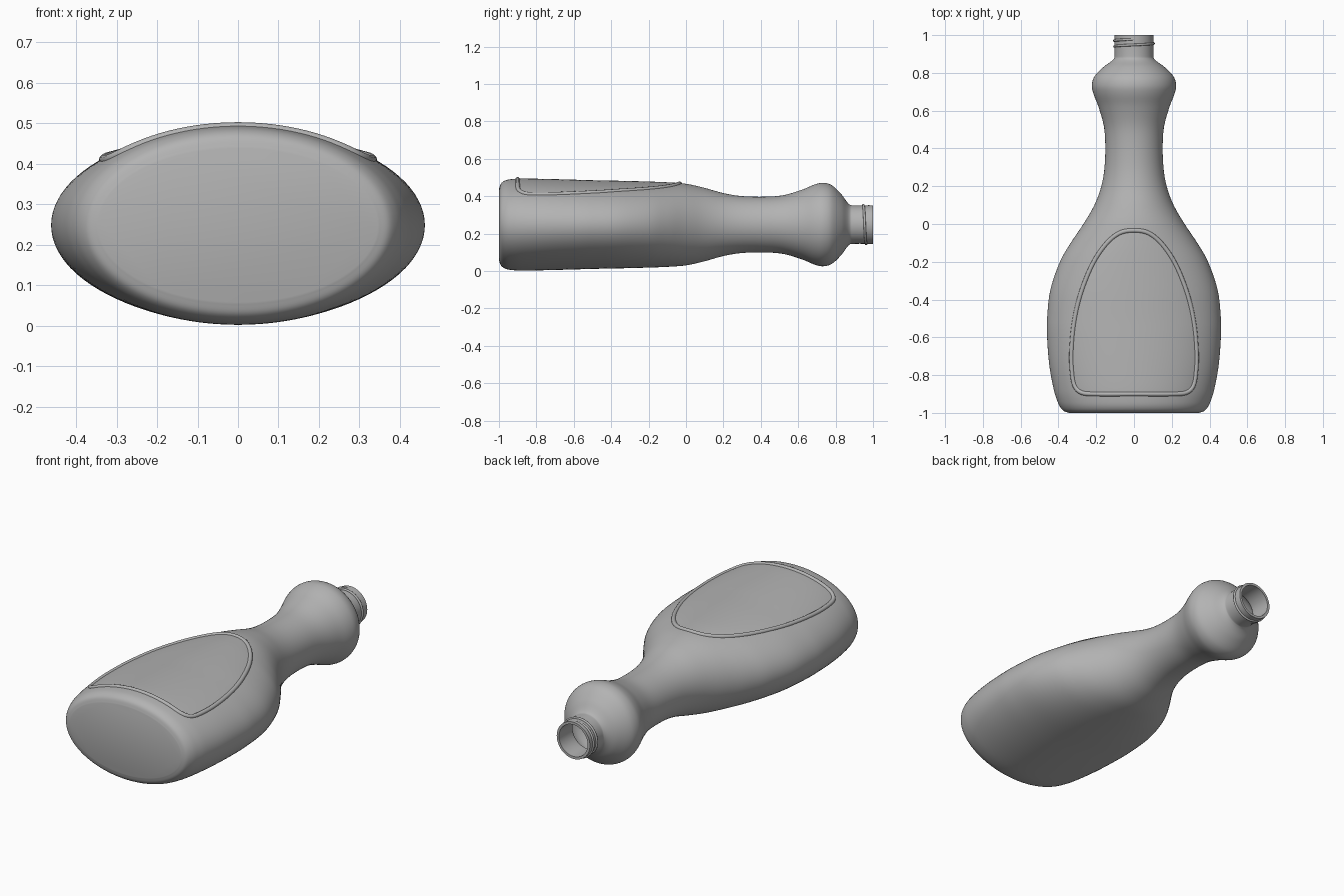
import bpy, bmesh, math
from mathutils import Vector

if "Cube" in bpy.data.objects:
    bpy.data.objects.remove(bpy.data.objects["Cube"])

MID = 0.248   # height of the bottle's axis
WALL = 0.014
SIDES = 96

plastic = bpy.data.materials.new("grey plastic")
plastic.use_nodes = True
GREY = (0.45, 0.45, 0.45, 1)
plastic.diffuse_color = GREY
plastic.node_tree.nodes["Principled BSDF"].inputs["Base Color"].default_value = GREY

# Body profile: position along the axis, half width, half depth
PROFILE = [
    (-1.0, .345, .19), (-.99, .372, .218), (-.97, .39, .234), (-.94, .405, .242),
    (-.88, .424, .246), (-.75, .448, .244), (-.6, .46, .24), (-.5, .46, .237),
    (-.35, .443, .234), (-.2, .392, .23), (-.1, .335, .226), (0, .268, .218),
    (.1, .21, .196), (.2, .173, .168), (.3, .156, .152), (.42, .152, .149),
    (.52, .16, .157), (.62, .188, .186), (.69, .215, .215), (.735, .223, .223),
    (.78, .21, .21), (.83, .163, .163), (.86, .122, .122), (.875, .107, .107),
    (.89, .103, .103), (1.0, .103, .103)]


def spline(points, steps, cyclic=False):
    """Smooth curve through the points."""
    pts = [Vector(p) for p in points]
    n = len(pts)
    at = lambda i: pts[i % n] if cyclic else pts[max(0, min(n - 1, i))]
    out = []
    for i in range(n if cyclic else n - 1):
        a, b, c, d = at(i - 1), at(i), at(i + 1), at(i + 2)
        ta, tb, tc = 0, (b - a).length ** .5, 0
        tc = tb + (c - b).length ** .5
        td = tc + (d - c).length ** .5
        m1 = (c - a) * (tc - tb) / (tc - ta)
        m2 = (d - b) * (tc - tb) / (td - tb)
        for s in range(steps):
            t = s / steps
            out.append(b * (2*t**3 - 3*t*t + 1) + m1 * (t**3 - 2*t*t + t)
                       + c * (3*t*t - 2*t**3) + m2 * (t**3 - t*t))
    return out if cyclic else out + [pts[-1]]


OUTER = spline(PROFILE, 5)


def top_height(x, y):
    """Height of the upper body surface."""
    for a, b in zip(OUTER, OUTER[1:]):
        if a.x <= y <= b.x:
            p = a.lerp(b, (y - a.x) / (b.x - a.x))
            return MID + p.z * math.sqrt(max(0, 1 - (x / p.y) ** 2))
    return MID


def finish(obj, angle=40):
    obj.data.materials.append(plastic)
    bpy.ops.object.select_all(action='DESELECT')
    obj.select_set(True)
    bpy.context.view_layer.objects.active = obj
    if obj.type == 'CURVE':
        bpy.ops.object.convert(target='MESH')
    bpy.ops.object.shade_smooth_by_angle(angle=math.radians(angle))


def tube(name, points, radius, cyclic):
    curve = bpy.data.curves.new(name, 'CURVE')
    curve.dimensions = '3D'
    curve.bevel_depth = radius
    curve.bevel_resolution = 3
    curve.use_fill_caps = True
    line = curve.splines.new('POLY')
    line.points.add(len(points) - 1)
    for p, co in zip(line.points, points):
        p.co = (*co, 1)
    line.use_cyclic_u = cyclic
    obj = bpy.data.objects.new(name, curve)
    bpy.context.collection.objects.link(obj)
    finish(obj, 60)


# Bottle body: outer skin, lip, then inner skin back down to the base
inner = [Vector((max(p.x, WALL - 1), p.y - WALL, p.z - WALL)) for p in OUTER[5:]]
inner[-1].x = 1
bm = bmesh.new()
rings = []
for p in OUTER + inner[::-1]:
    rings.append([bm.verts.new((p.y * math.cos(a), p.x, MID + p.z * math.sin(a)))
                  for a in (math.tau * i / SIDES for i in range(SIDES))])
for lower, upper in zip(rings, rings[1:]):
    for i in range(SIDES):
        j = (i + 1) % SIDES
        bm.faces.new((lower[i], upper[i], upper[j], lower[j]))
bm.faces.new(rings[0])
bm.faces.new(rings[-1][::-1])
bmesh.ops.recalc_face_normals(bm, faces=bm.faces)
mesh = bpy.data.meshes.new("bottle_body")
bm.to_mesh(mesh)
bm.free()
body = bpy.data.objects.new("bottle_body", mesh)
bpy.context.collection.objects.link(body)
finish(body)

# Raised rim around the label panel, laid on the upper surface
half = [(.08, -.05), (.155, -.115), (.225, -.225), (.285, -.38), (.318, -.53),
        (.331, -.68), (.327, -.79), (.312, -.86), (.275, -.893), (.2, -.9)]
outline = [(0, -.034)] + half + [(0, -.9)] + [(-x, y) for x, y in half[::-1]]
rim = [(p.x, p.y, top_height(p.x, p.y) - .003)
       for p in spline([(x, y, 0) for x, y in outline], 10, True)]
tube("label_rim", rim, .012, True)

# Screw thread winding around the neck
thread = []
for i in range(101):
    turn = 1.45 * i / 100
    a = math.pi / 2 + math.tau * turn
    r = .104 - .006 * max(0, abs(i - 50) - 42) / 8
    thread.append((r * math.cos(a), .978 - .03 * turn, MID + r * math.sin(a)))
tube("neck_thread", thread, .0065, False)
